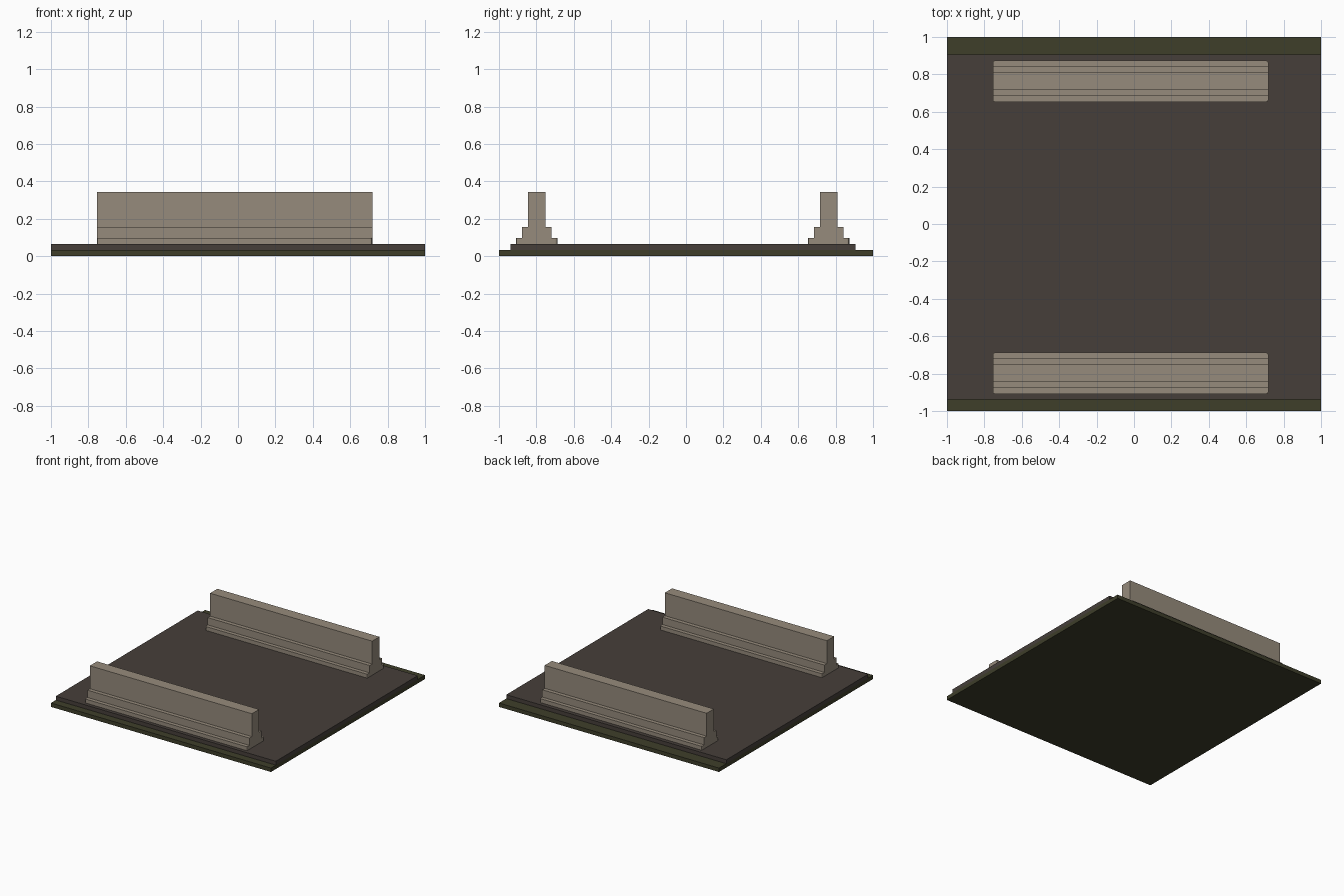
import bpy
import bmesh

cube = bpy.data.objects.get("Cube")
if cube:
    bpy.data.objects.remove(cube, do_unlink=True)


def make_material(name, rgb):
    """Flat material from 0-255 display values, stored as linear."""
    lin = [((c / 255 + 0.055) / 1.055) ** 2.4 for c in rgb] + [1.0]
    mat = bpy.data.materials.new(name)
    mat.use_nodes = True
    mat.diffuse_color = lin
    mat.node_tree.nodes["Principled BSDF"].inputs["Base Color"].default_value = lin
    return mat


def extrude_profile(name, profile, x0, x1, mat, foot_bevel=0.0, foot_top=0.0):
    """Extrude a (y, z) outline along x; optionally soften the foot corners."""
    bm = bmesh.new()
    face = bm.faces.new([bm.verts.new((x0, y, z)) for y, z in profile])
    ext = bmesh.ops.extrude_face_region(bm, geom=[face])
    moved = [g for g in ext["geom"] if isinstance(g, bmesh.types.BMVert)]
    bmesh.ops.translate(bm, verts=moved, vec=(x1 - x0, 0, 0))
    if foot_bevel:
        corners = [e for e in bm.edges
                   if abs(e.verts[0].co.z - e.verts[1].co.z) > 0.01
                   and max(v.co.z for v in e.verts) < foot_top + 0.001]
        bmesh.ops.bevel(bm, geom=corners, offset=foot_bevel, segments=2,
                        profile=0.5, affect='EDGES')
    bmesh.ops.recalc_face_normals(bm, faces=bm.faces)
    mesh = bpy.data.meshes.new(name)
    bm.to_mesh(mesh)
    bm.free()
    mesh.materials.append(mat)
    obj = bpy.data.objects.new(name, mesh)
    bpy.context.collection.objects.link(obj)
    return obj


def rect(y0, y1, z0, z1):
    return [(y0, z0), (y1, z0), (y1, z1), (y0, z1)]


olive = make_material("dark olive", (62, 62, 42))
asphalt = make_material("dark brown grey", (70, 63, 58))
concrete = make_material("warm concrete", (150, 139, 124))

# Ground plate and the slightly narrower deck on top of it
BASE_Z, DECK_Z = 0.032, 0.064
extrude_profile("base_plate", rect(-1, 1, 0, BASE_Z), -1, 1, olive)
extrude_profile("deck_slab", rect(-0.937, 0.905, BASE_Z, DECK_Z), -1, 1, asphalt)

# Stepped barrier walls: (half width, top height) of each tier
TIERS = [(0.11, 0.096), (0.079, 0.156), (0.047, 0.344)]


def barrier_profile(yc):
    side, z = [], DECK_Z
    for half, top in TIERS:
        side += [(half, z), (half, top)]
        z = top
    return ([(yc + h, z) for h, z in side]
            + [(yc - h, z) for h, z in reversed(side)])


for name, yc in (("front_barrier", -0.798), ("back_barrier", 0.763)):
    extrude_profile(name, barrier_profile(yc), -0.755, 0.718, concrete,
                    foot_bevel=0.01, foot_top=TIERS[0][1])
